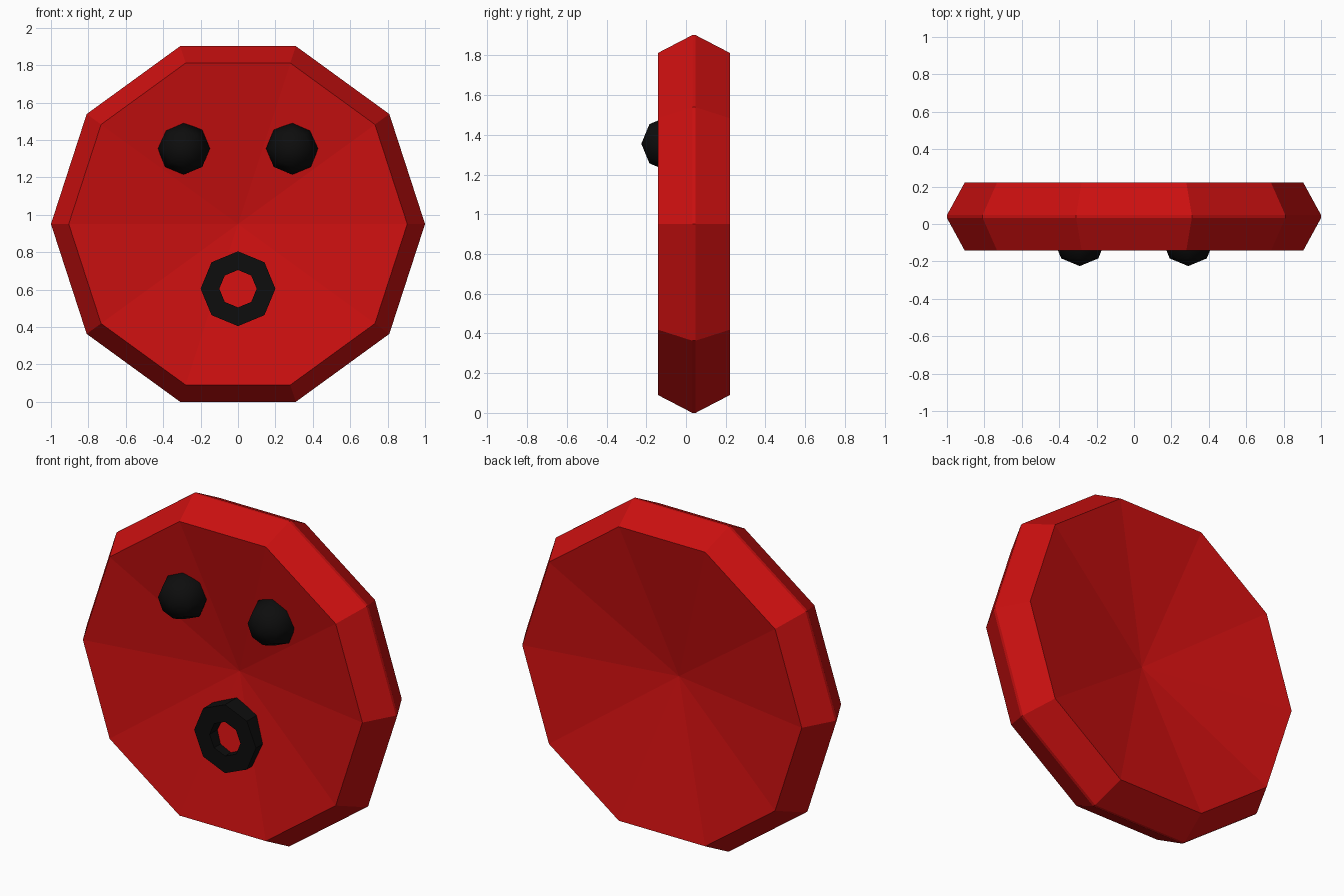
import bpy
import bmesh
from math import cos, sin, tau, pi

if "Cube" in bpy.data.objects:
    bpy.data.objects.remove(bpy.data.objects["Cube"], do_unlink=True)


def make_material(name, color):
    mat = bpy.data.materials.new(name)
    mat.use_nodes = True
    mat.diffuse_color = color
    mat.node_tree.nodes["Principled BSDF"].inputs["Base Color"].default_value = color
    return mat


red = make_material("red", (0.6, 0.005, 0.005, 1))
black = make_material("black", (0.004, 0.004, 0.004, 1))


def lathe(name, profile, sides, center, mat, closed=False):
    """Turn (radius, y) points around the y axis; zero radius makes a pole."""
    bm = bmesh.new()
    rings = []
    for r, y in profile:
        count = sides if r > 0 else 1
        ring = [bm.verts.new((r * cos(tau * i / sides), y, r * sin(tau * i / sides)))
                for i in range(count)]
        rings.append(ring * (sides // count))
    pairs = list(zip(rings, rings[1:]))
    if closed:
        pairs.append((rings[-1], rings[0]))
    for a, b in pairs:
        for i in range(sides):
            j = (i + 1) % sides
            corners = dict.fromkeys((a[i], a[j], b[j], b[i]))
            bm.faces.new(list(corners))
    bmesh.ops.recalc_face_normals(bm, faces=bm.faces)
    mesh = bpy.data.meshes.new(name)
    bm.to_mesh(mesh)
    bm.free()
    mesh.materials.append(mat)
    obj = bpy.data.objects.new(name, mesh)
    obj.location = center
    bpy.context.collection.objects.link(obj)
    return obj


# Ten-sided body, dished on both faces, with a ridged rim
mid = sin(tau / 5)
front = [(0, -0.025), (0.905, -0.182), (1, -0.008)]
back = [(r, -y) for r, y in reversed(front)]
lathe("body", front + back, 10, (0, 0.04, mid), red)

# Round eyes
eye_radius = 0.14
arc = [(eye_radius * sin(pi * k / 4) if 0 < k < 4 else 0, -eye_radius * cos(pi * k / 4))
       for k in range(5)]
for side, x in (("left", 0.29), ("right", -0.29)):
    eye = lathe(side + "_eye", arc, 8, (x, -0.085, 1.355), black)
    eye.data.shade_smooth()

# Ring-shaped open mouth
ring = [(0.1, -0.06), (0.2, -0.06), (0.2, 0.06), (0.1, 0.06)]
lathe("mouth", ring, 8, (0, -0.06, 0.605), black, closed=True)
